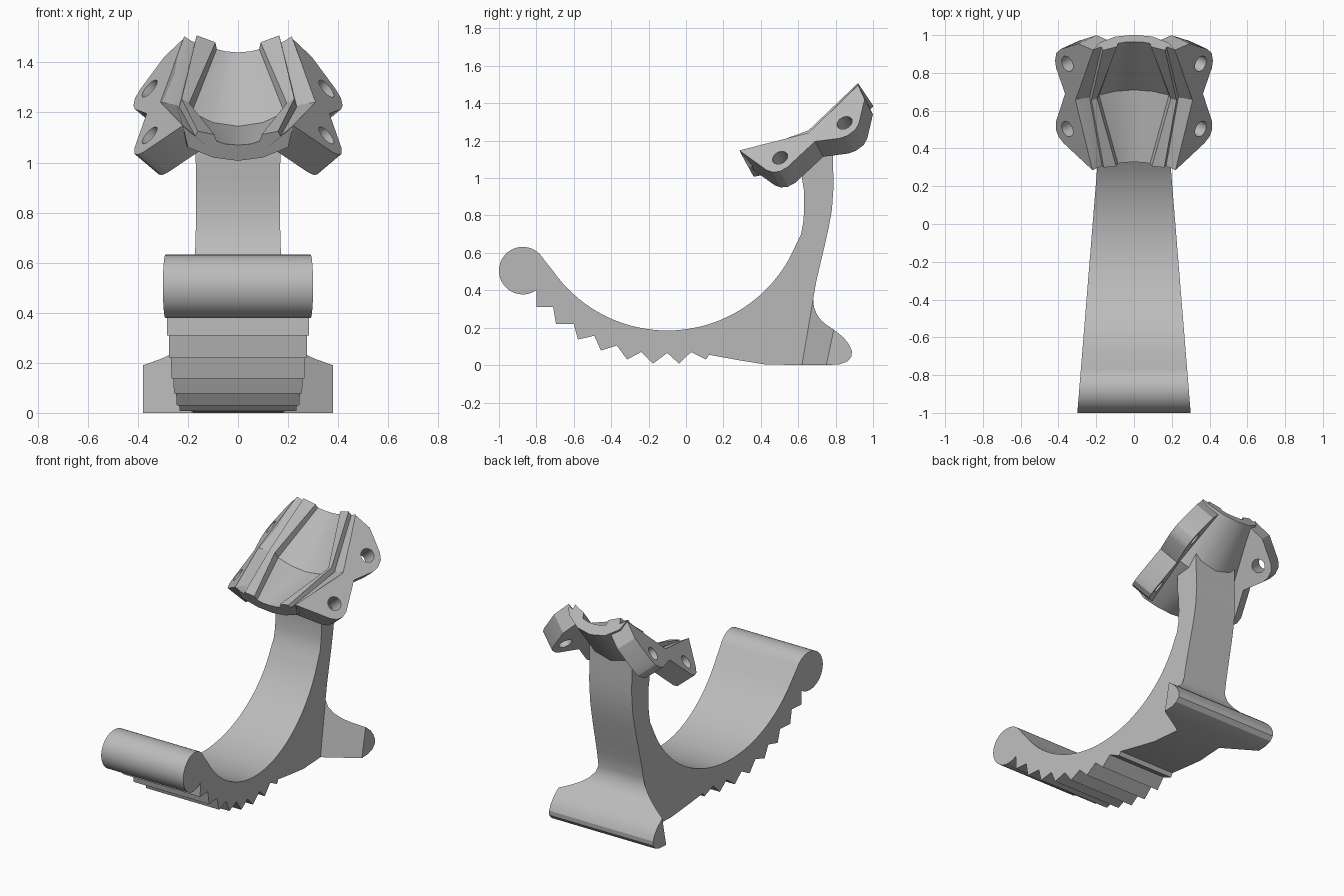
import bpy, bmesh
from math import cos, sin, radians
from mathutils import Vector

old = bpy.data.objects.get("Cube")
if old:
    bpy.data.objects.remove(old)

# Single light grey plastic
grey = bpy.data.materials.new("light_grey")
grey.use_nodes = True
colour = (0.5, 0.5, 0.5, 1)
grey.diffuse_color = colour
grey.node_tree.nodes["Principled BSDF"].inputs["Base Color"].default_value = colour


def make(name, verts, faces):
    bm = bmesh.new()
    vs = [bm.verts.new(v) for v in verts]
    for f in faces:
        bm.faces.new([vs[i] for i in f])
    bmesh.ops.recalc_face_normals(bm, faces=bm.faces)
    mesh = bpy.data.meshes.new(name)
    bm.to_mesh(mesh)
    bm.free()
    mesh.materials.append(grey)
    ob = bpy.data.objects.new(name, mesh)
    bpy.context.collection.objects.link(ob)
    return ob


def smooth(ob):
    bpy.ops.object.select_all(action='DESELECT')
    ob.select_set(True)
    bpy.context.view_layer.objects.active = ob
    bpy.ops.object.shade_smooth_by_angle(angle=radians(25))


def arc(cy, cz, r, a0, a1, steps):
    angles = [radians(a0 + (a1 - a0) * i / steps) for i in range(steps + 1)]
    return [(cy + r * cos(a), cz + r * sin(a)) for a in angles]


# Stand: side profile (y, z) with rolled lip, cradle curve, post, foot and teeth
roll = arc(-0.873, 0.505, 0.127, -54, -330, 36)
cradle = arc(-0.1, 0.93, 0.745, 215, 338, 40)
post = [(0.615, 0.7), (0.628, 0.77), (0.632, 0.85), (0.63, 0.94), (0.62, 1.0),
        (0.62, 1.11), (0.71, 1.135), (0.785, 1.21), (0.785, 1.08), (0.79, 0.97),
        (0.78, 0.83), (0.764, 0.74), (0.743, 0.645), (0.718, 0.54), (0.697, 0.45)]
flare = [(0.68, 0.355), (0.684, 0.31), (0.70, 0.27), (0.722, 0.24), (0.75, 0.216)]
toe = [(0.79, 0.19), (0.84, 0.15), (0.872, 0.11), (0.887, 0.075), (0.885, 0.045),
       (0.862, 0.018), (0.82, 0.004), (0.75, 0)]
base = [(0.62, 0), (0.42, 0.004), (0.29, 0.025), (0.123, 0.055)]
teeth = [(0.107, 0.03), (0.027, 0.07), (-0.037, 0.008), (-0.1, 0.065),
         (-0.176, 0.008), (-0.24, 0.07), (-0.315, 0.03), (-0.37, 0.105),
         (-0.455, 0.078), (-0.49, 0.157), (-0.578, 0.137), (-0.6, 0.22),
         (-0.695, 0.22), (-0.71, 0.31), (-0.8, 0.31)]
parts = [roll, cradle, post, flare, toe, base, teeth]
profile = [p for part in parts for p in part]


def half_width(y, z):
    taper = 0.3 - 0.081 * (y + 1)
    start, end = 0.62 + 0.17 * z, 0.75 + 0.21 * z
    if z > 0.353 or y <= start:
        return taper
    t = min((y - start) / (end - start), 1)
    return taper + (0.38 - taper) * t


n = len(profile)
first_flare = len(roll) + len(cradle) + len(post)
first_toe = first_flare + len(flare)
first_base = first_toe + len(toe)
regions = [list(range(first_flare + 1)) + list(range(first_base, n)),
           list(range(first_flare, first_toe + 1)) + [first_base - 1, first_base],
           list(range(first_toe, first_base))]
verts = [(s * half_width(y, z), y, z) for s in (-1, 1) for y, z in profile]
faces = [(i, (i + 1) % n, (i + 1) % n + n, i + n) for i in range(n)]
for region in regions:
    faces += [region, [i + n for i in region]]
smooth(make("stand", verts, faces))

# Clamp cradle: half sections (x, z) on three leaning planes, from the inner
# centre over the rib, groove and ridge to the underside centre
stations = [
    (0.328, 1.07, -0.53,
     [(0, 1.07), (0.05, 1.074), (0.085, 1.085), (0.095, 1.112), (0.16, 1.125),
      (0.17, 1.105), (0.19, 1.115), (0.22, 1.147), (0.2, 1.06), (0.1, 1.02), (0, 1.007)]),
    (0.71, 1.145, -0.5,
     [(0, 1.145), (0.1, 1.16), (0.185, 1.2), (0.195, 1.238), (0.225, 1.255),
      (0.235, 1.222), (0.245, 1.23), (0.31, 1.242), (0.23, 1.165), (0.12, 1.1), (0, 1.08)]),
    (0.965, 1.44, -0.67,
     [(0, 1.44), (0.05, 1.444), (0.085, 1.453), (0.09, 1.48), (0.165, 1.508),
      (0.172, 1.48), (0.185, 1.485), (0.215, 1.504), (0.185, 1.45), (0.1, 1.4), (0, 1.385)]),
]
verts = []
for y0, z0, lean, half in stations:
    ring = half + [(-x, z) for x, z in half[-2:0:-1]]
    verts += [(x, y0 + lean * (z - z0), z) for x, z in ring]
m = len(ring)
faces = [range(m), range(2 * m, 3 * m)]
for k in (0, m):
    faces += [(k + i, k + (i + 1) % m, k + m + (i + 1) % m, k + m + i) for i in range(m)]
smooth(make("clamp_cradle", verts, faces))

# Clamp wings: sloping plates with two bolt lugs each, drilled through
normal = Vector((0.72, -0.33, 0.61)).normalized()
hole_spots = [(0.353, 0.503), (0.353, 0.848)]
outline = [(0.22, 0.285), (0.375, 0.43), (0.4, 0.463), (0.414, 0.5), (0.414, 0.54),
           (0.365, 0.69), (0.412, 0.825), (0.418, 0.865), (0.411, 0.905),
           (0.39, 0.925), (0.295, 0.955), (0.215, 0.92), (0.31, 0.655)]


def on_wing(x, y):
    z = 1.11 - (normal.x * (x - 0.352) + normal.y * (y - 0.503)) / normal.z
    return Vector((x, y, z))


for name, s in (("left", 1), ("right", -1)):
    flip = Vector((s, 1, 1))
    top = [on_wing(x, y) for x, y in outline]
    verts = [v * flip for v in top + [p - normal * 0.134 for p in top]]
    k = len(top)
    faces = [range(k), range(k, 2 * k)]
    faces += [(i, (i + 1) % k, (i + 1) % k + k, i + k) for i in range(k)]
    wing = make(name + "_clamp_wing", verts, faces)
    for spot in hole_spots:
        bpy.ops.mesh.primitive_cylinder_add(
            vertices=32, radius=0.043, depth=0.5, location=on_wing(*spot) * flip,
            rotation=(normal * flip).to_track_quat('Z', 'Y').to_euler())
        cutter = bpy.context.object
        cutter.name = "bolt_hole_cutter"
        cutter.hide_render = True
        cutter.data.materials.append(grey)
        mod = wing.modifiers.new("bolt_hole", 'BOOLEAN')
        mod.operation = 'DIFFERENCE'
        mod.solver = 'EXACT'
        mod.object = cutter
        bpy.context.view_layer.objects.active = wing
        bpy.ops.object.modifier_apply(modifier=mod.name)
        bpy.data.objects.remove(cutter)
    smooth(wing)
